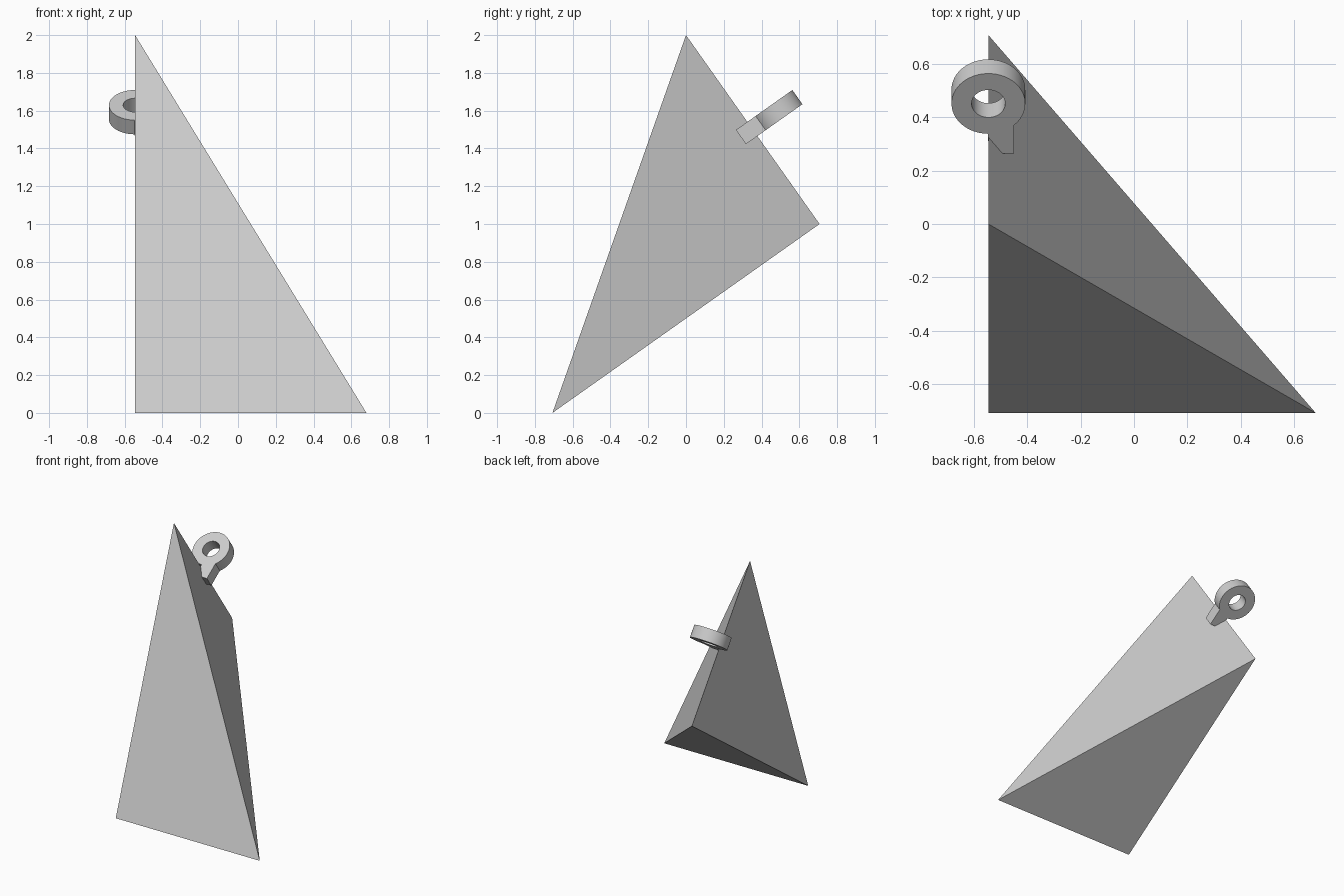
import bpy, bmesh
from math import sin, cos, atan2, asin, sqrt, pi, radians

if "Cube" in bpy.data.objects:
    bpy.data.objects.remove(bpy.data.objects["Cube"])

grey = bpy.data.materials.new("light_grey")
grey.diffuse_color = (0.604, 0.604, 0.604, 1)
grey.use_nodes = True
grey.node_tree.nodes["Principled BSDF"].inputs["Base Color"].default_value = grey.diffuse_color

X0 = -0.545       # plane of the flat left side
H = sqrt(0.5)

# Body: four-cornered pyramid
bm = bmesh.new()
for p in [(X0, 0, 2), (X0, H, 1), (X0, -H, 0), (0.68, -H, 0)]:
    bm.verts.new(p)
bmesh.ops.convex_hull(bm, input=bm.verts[:])
bmesh.ops.recalc_face_normals(bm, faces=bm.faces[:])
mesh = bpy.data.meshes.new("pyramid_body")
bm.to_mesh(mesh)
bm.free()
mesh.materials.append(grey)
bpy.context.collection.objects.link(bpy.data.objects.new("pyramid_body", mesh))

# Hanging loop: round eye with a half-width tab, extruded from one outline
R, HOLE, TAB_W, TAB_END, THICK = 0.138, 0.063, 0.095, -0.228, 0.092


def arc(r, start, end, n):
    return [(r * cos(start + (end - start) * i / n),
             r * sin(start + (end - start) * i / n)) for i in range(n + 1)]


start = atan2(-sqrt(R * R - TAB_W * TAB_W), TAB_W)
outline = arc(R, start, 1.5 * pi - 0.015, 56) + [(0.002, TAB_END), (TAB_W, TAB_END)]
hole = arc(HOLE, 0, 2 * pi, 48)[:-1]

curve = bpy.data.curves.new("hanging_loop", 'CURVE')
curve.dimensions = '2D'
curve.fill_mode = 'BOTH'
curve.extrude = THICK / 2
for pts in (outline, hole):
    s = curve.splines.new('POLY')
    s.points.add(len(pts) - 1)
    for sp, (x, y) in zip(s.points, pts):
        sp.co = (x, y, 0, 1)
    s.use_cyclic_u = True
curve.materials.append(grey)
loop = bpy.data.objects.new("hanging_loop", curve)
bpy.context.collection.objects.link(loop)
loop.location = (X0, 0.477, 1.592)
loop.rotation_euler = (asin(1 / sqrt(3)), 0, 0)   # square to the pyramid edge

bpy.context.view_layer.objects.active = loop
loop.select_set(True)
bpy.ops.object.convert(target='MESH')
loop = bpy.context.view_layer.objects.active

# Weld the caps to the sides, then smooth the round walls
bm = bmesh.new()
bm.from_mesh(loop.data)
bmesh.ops.remove_doubles(bm, verts=bm.verts[:], dist=0.0001)
bmesh.ops.recalc_face_normals(bm, faces=bm.faces[:])
bm.to_mesh(loop.data)
bm.free()
bpy.ops.object.shade_smooth_by_angle(angle=radians(30))
